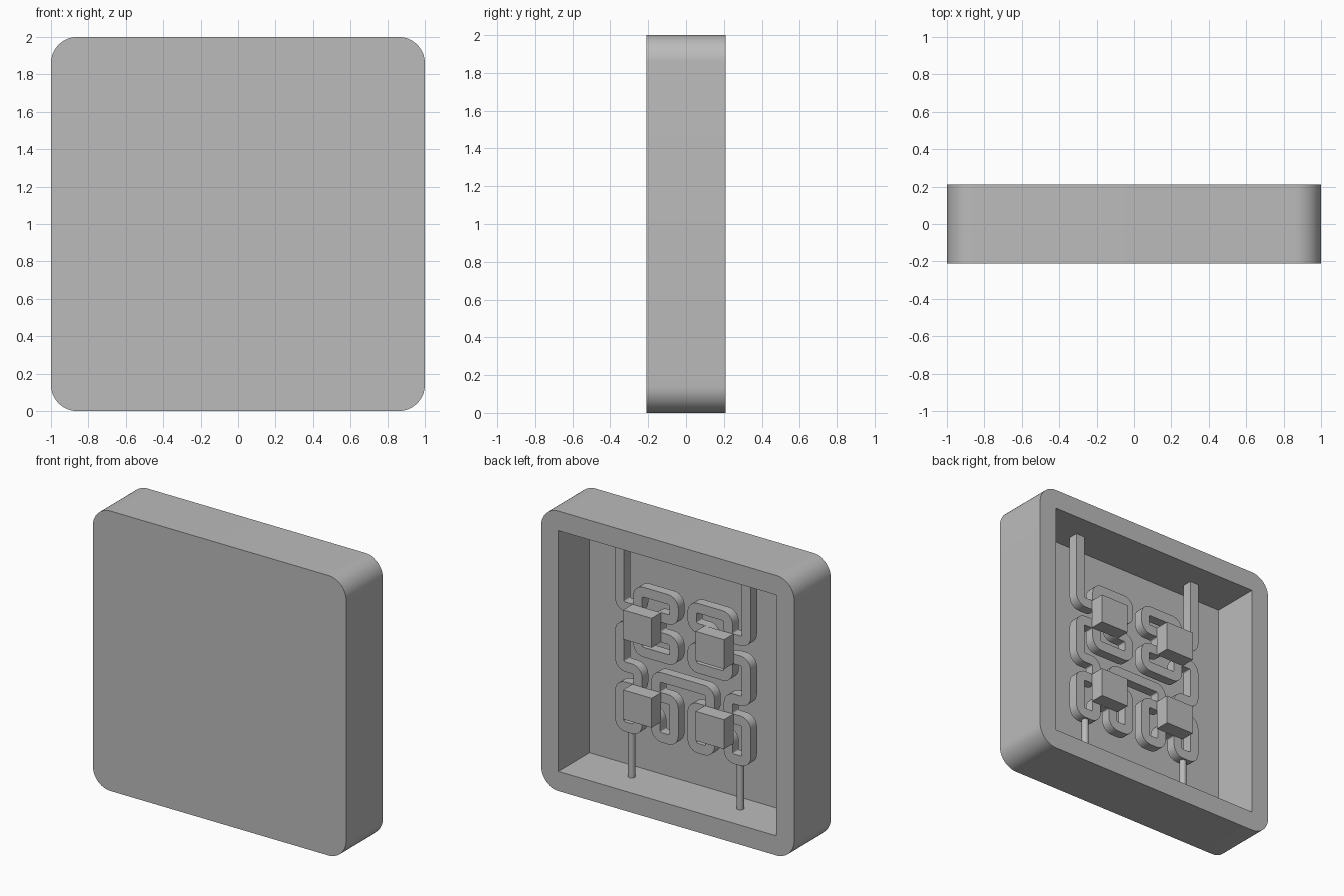
import bpy
import bmesh
from math import pi, radians, tan
from mathutils import Matrix, Vector

if "Cube" in bpy.data.objects:
    bpy.data.objects.remove(bpy.data.objects["Cube"], do_unlink=True)

DEPTH = 0.42       # overall thickness
WALL = 0.86        # half size of the cavity
FLOOR = -0.14      # y of the cavity floor
STEP = 1 / 7       # channel grid spacing
HALF = 0.035       # half width of the channel

grey = bpy.data.materials.new("plain grey")
grey.use_nodes = True
grey.diffuse_color = (0.5, 0.5, 0.5, 1)
grey.node_tree.nodes["Principled BSDF"].inputs["Base Color"].default_value = grey.diffuse_color


def add(name, bm, smooth=True):
    bmesh.ops.recalc_face_normals(bm, faces=bm.faces)
    mesh = bpy.data.meshes.new(name)
    bm.to_mesh(mesh)
    bm.free()
    mesh.materials.append(grey)
    obj = bpy.data.objects.new(name, mesh)
    bpy.context.collection.objects.link(obj)
    bpy.ops.object.select_all(action='DESELECT')
    obj.select_set(True)
    bpy.context.view_layer.objects.active = obj
    if smooth:
        bpy.ops.object.shade_smooth_by_angle(angle=radians(30))
    return obj


def box(size, centre):
    bm = bmesh.new()
    bmesh.ops.create_cube(bm, size=1, matrix=Matrix.Translation(centre) @ Matrix.Diagonal((*size, 1)))
    return bm


# Open-backed tray with rounded outer corners and a square cavity
cutter = add("cavity_cutter", box((2 * WALL, 1, 2 * WALL), (0, FLOOR + 0.5, 1)), False)
cutter.hide_render = True
bm = box((2, DEPTH, 2), (0, 0, 1))
corners = [e for e in bm.edges if abs(e.verts[0].co.y - e.verts[1].co.y) > 0.1]
bmesh.ops.bevel(bm, geom=corners, offset=0.14, segments=12, profile=0.5, affect='EDGES')
tray = add("tray", bm, False)
cut = tray.modifiers.new("cavity", 'BOOLEAN')
cut.operation = 'DIFFERENCE'
cut.solver = 'EXACT'
cut.object = cutter
bpy.ops.object.modifier_apply(modifier=cut.name)
bpy.data.objects.remove(cutter, do_unlink=True)
bpy.ops.object.shade_smooth_by_angle(angle=radians(30))

# Meandering channel: grid corners of one half, in half steps from the centre
half_path = [(7, 5), (5, 5), (5, 7), (1, 7), (1, 5), (3, 5), (3, 3), (1, 3), (1, 1),
             (5, 1), (5, 3), (7, 3), (7, -1), (5, -1), (5, -3), (7, -3), (7, -7),
             (5, -7), (5, -5), (3, -5), (3, -7), (1, -7), (1, -3), (3, -3), (3, -1)]
points = [Vector((0.5, WALL))] + [Vector(p) * STEP / 2 for p in half_path]
points += [Vector((-p.x, p.y)) for p in reversed(points)]


def rounded(pts, radius, steps=6):
    """Return (position, direction) pairs with each right-angle corner rounded."""
    out = [(pts[0], (pts[1] - pts[0]).normalized())]
    for a, b, c in zip(pts, pts[1:], pts[2:]):
        d1, d2 = (b - a).normalized(), (c - b).normalized()
        centre = b - d1 * radius + d2 * radius
        for i in range(steps + 1):
            t = i / steps * pi / 2
            turn = Vector((tan(t / 2), 0)).x
            cos_t = (1 - turn * turn) / (1 + turn * turn)
            sin_t = 2 * turn / (1 + turn * turn)
            out.append((centre - d2 * radius * cos_t + d1 * radius * sin_t,
                        d1 * cos_t + d2 * sin_t))
    out.append((pts[-1], (pts[-1] - pts[-2]).normalized()))
    return out


bm = bmesh.new()
rings = []
for pos, way in rounded(points, 0.045):
    side = Vector((-way.y, way.x)) * HALF
    ring = []
    for s, y in ((-1, -HALF), (1, -HALF), (1, HALF), (-1, HALF)):
        q = pos + side * s
        ring.append(bm.verts.new((q.x, y, q.y + 1)))
    rings.append(ring)
for r1, r2 in zip(rings, rings[1:]):
    for i in range(4):
        j = (i + 1) % 4
        bm.faces.new((r1[i], r1[j], r2[j], r2[i]))
bm.faces.new(rings[0])
bm.faces.new(rings[-1])
add("channel", bm)

# Four blocks over the quadrants, and two thin outlet rods
for sx, side in ((1, "left"), (-1, "right")):
    for sz, level in ((1, "upper"), (-1, "lower")):
        add(f"{level}_{side}_block",
            box((0.225, 0.105, 0.21), (sx * 2 * STEP, 0.0875, 1 + sz * 2 * STEP)), False)
    bm = bmesh.new()
    low, high = 1 - WALL, 0.5
    bmesh.ops.create_cone(bm, cap_ends=True, segments=24, radius1=0.024, radius2=0.024,
                          depth=high - low,
                          matrix=Matrix.Translation((sx * 3 * STEP, 0, (low + high) / 2)))
    add(f"{side}_outlet_rod", bm)
